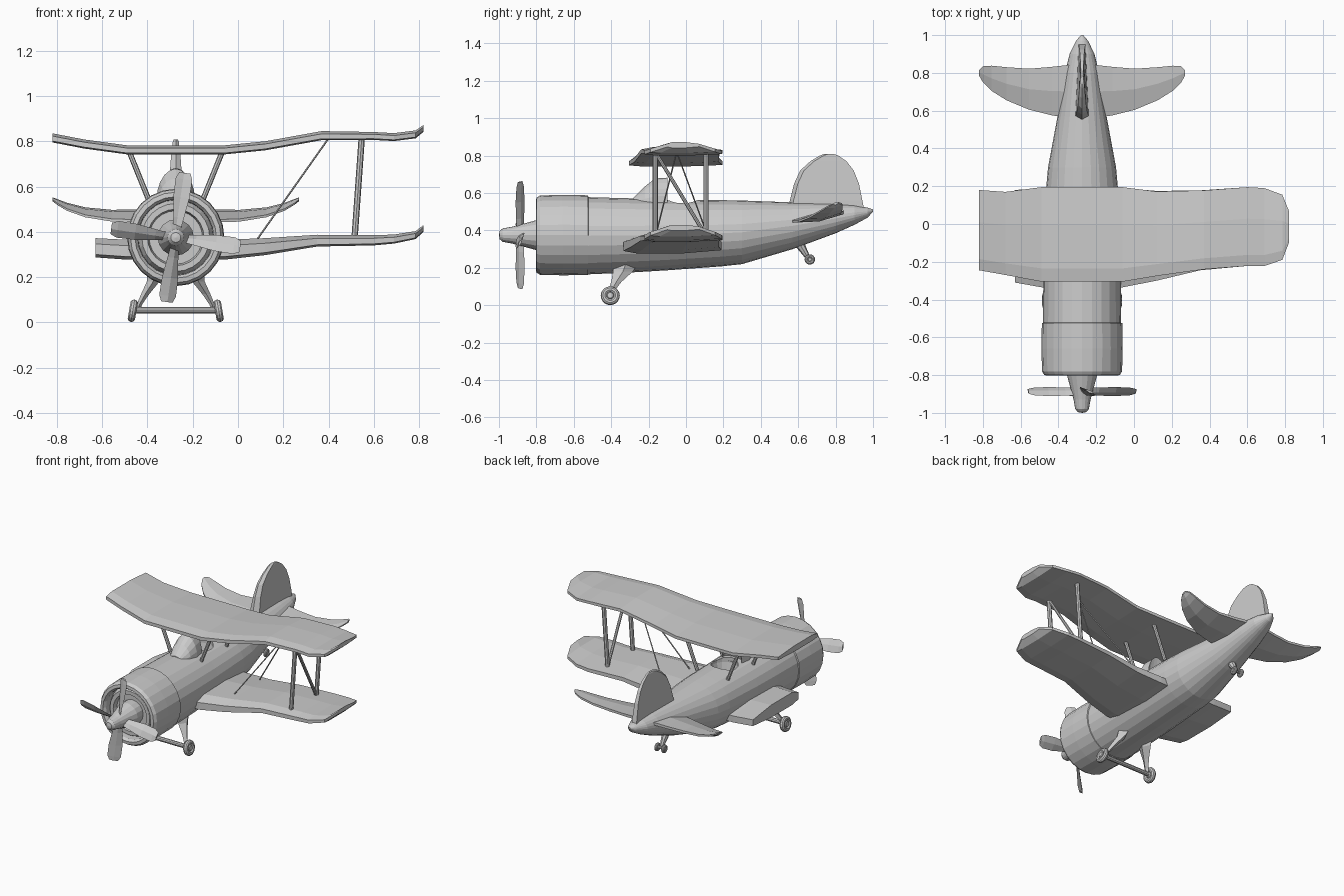
import bpy, bmesh, math
from mathutils import Vector

if "Cube" in bpy.data.objects:
    bpy.data.objects.remove(bpy.data.objects["Cube"])

CX, CZ = -0.275, 0.375        # fuselage axis (left wings are cut short, so it sits off centre)


def loft(name, rings, closed=False):
    """Skin a list of equal-length point rings, capping the ends unless closed."""
    bm = bmesh.new()
    vs = [[bm.verts.new(p) for p in r] for r in rings]
    n = len(vs[0])
    pairs = list(zip(vs, vs[1:])) + ([(vs[-1], vs[0])] if closed else [])
    for a, b in pairs:
        for i in range(n):
            j = (i + 1) % n
            bm.faces.new((a[i], a[j], b[j], b[i]))
    if not closed:
        bm.faces.new(vs[0])
        bm.faces.new(vs[-1])
    bmesh.ops.remove_doubles(bm, verts=bm.verts, dist=1e-5)
    bmesh.ops.recalc_face_normals(bm, faces=bm.faces)
    me = bpy.data.meshes.new(name)
    bm.to_mesh(me)
    bm.free()
    ob = bpy.data.objects.new(name, me)
    bpy.context.collection.objects.link(ob)
    return ob


def lathe(name, profile, origin, axis, n=24, closed=False):
    """Revolve (radius, distance along axis) points."""
    q = Vector(axis).to_track_quat('Z', 'Y')
    o = Vector(origin)
    rings = [[o + q @ Vector((r * math.cos(math.tau * i / n), r * math.sin(math.tau * i / n), d))
              for i in range(n)] for r, d in profile]
    return loft(name, rings, closed)


def rod(name, a, b, r1, r2=None, n=8):
    d = Vector(b) - Vector(a)
    return lathe(name, [(r1, 0), (r2 or r1, d.length)], a, d, n)


def wing(name, stations):
    """Stations: x, leading y, trailing y, top z, thickness."""
    rings = []
    for x, y0, y1, z, t in stations:
        c = y1 - y0
        sec = [(0, -0.85 * t), (0, -0.3 * t), (0.14, 0), (0.6, 0), (1, -0.3 * t),
               (1, -0.8 * t), (0.6, -t), (0.14, -t)]
        rings.append([(x, y0 + c * u, z + w) for u, w in sec])
    return loft(name, rings)


# Fuselage: y, half width, bottom z, top z
N = 24
body = []
for y, w, lo, hi in [(-0.53, .207, .165, .578), (-0.3, .205, .175, .572), (-0.1, .2, .187, .566),
                     (0.19, .19, .208, .562), (0.3, .18, .22, .56), (0.57, .13, .30, .55),
                     (0.8, .09, .385, .543), (0.9, .066, .43, .535), (0.97, .032, .468, .522),
                     (1.0, .006, .5, .512)]:
    m, h = (lo + hi) / 2, (hi - lo) / 2
    body.append([(CX + w * math.cos(math.tau * i / N), y, m + h * math.sin(math.tau * i / N))
                 for i in range(N)])
fuselage = loft("fuselage", body)

# Cockpit opening
cutter = lathe("cockpit_cutter", [(0, -.1), (.07, -.1), (.085, -.03), (.085, .1), (0, .1)],
               (CX, -0.02, 0.56), (0, 0, 1), 16)
cutter.hide_render = True
cutter.hide_viewport = True
cutter.display_type = 'WIRE'
mod = fuselage.modifiers.new("cockpit", 'BOOLEAN')
mod.operation = 'DIFFERENCE'
mod.object = cutter
mod.solver = 'EXACT'

# Windshield: a swept half arch in front of the cockpit
arches = []
for y, w, top in [(-0.28, .05, .575), (-0.22, .075, .635), (-0.165, .085, .678), (-0.1, .075, .682),
                  (-0.125, .08, .56)]:
    arches.append([(CX + w * math.cos(a), y, .54 + (top - .54) * math.sin(a))
                   for a in [math.pi * k / 10 for k in range(11)]])
loft("windshield", arches)

# Cowling with rolled lip, and the engine rings inside it
lathe("cowling", [(.2, .28), (.213, .275), (.215, .14), (.212, .02), (.2, 0), (.18, -.002),
                  (.168, .015), (.165, .09), (.19, .1), (.19, .28)], (CX, -0.8, CZ), (0, 1, 0), N, True)
lathe("engine", [(0, .2), (.17, .2), (.17, .07), (.15, .03), (.125, .03), (.118, .06), (.0, .06)],
      (CX, -0.8, CZ), (0, 1, 0), N)

# Spinner and four twisted blades
lathe("spinner", [(0, 0), (.022, .004), (.036, .02), (.045, .07), (.08, .2), (.08, .26), (0, .26)],
      (CX, -1.0, CZ), (0, 1, 0), 16)
for k in range(4):
    t = math.radians(82 + 90 * k)
    out, side = Vector((math.cos(t), 0, math.sin(t))), Vector((-math.sin(t), 0, math.cos(t)))
    rings = []
    for r, w, pitch in [(.03, .025, 50), (.09, .032, 42), (.18, .043, 34), (.26, .042, 28),
                        (.288, .028, 26)]:
        p = math.radians(pitch)
        chord = side * math.cos(p) + Vector((0, math.sin(p), 0))
        up = out.cross(chord)
        c = Vector((CX, -0.887, CZ)) + out * r
        rings.append([c - chord * w, c + up * .007, c + chord * w, c - up * .007])
    loft(f"propeller_blade_{k + 1}", rings)

# Wings
wing("upper_wing", [(-.82, -.245, .18, .835, .04), (-.68, -.27, .17, .808, .04),
                    (-.49, -.305, .195, .782, .04), (-.06, -.305, .195, .782, .04),
                    (.12, -.275, .172, .8, .04), (.37, -.24, .178, .845, .04),
                    (.6, -.222, .195, .841, .035), (.69, -.222, .19, .836, .035),
                    (.785, -.19, .155, .848, .035), (.82, -.1, .07, .872, .03)])
wing("lower_wing", [(-.63, -.31, .18, .372, .085), (-.49, -.335, .19, .365, .088),
                    (-.06, -.335, .19, .365, .088), (.12, -.3, .175, .372, .075),
                    (.35, -.245, .178, .387, .052), (.6, -.222, .195, .385, .045),
                    (.69, -.222, .19, .388, .04), (.785, -.19, .155, .403, .035),
                    (.82, -.1, .07, .43, .03)])

# Wing struts in an N, and bracing wires
F, R = -0.165, 0.107
for nm, y0, y1 in [("front", F, F), ("rear", R, R), ("diagonal", R, F)]:
    rod(f"{nm}_wing_strut", (.515, y0, .37), (.547, y1, .82), .014 if nm != "diagonal" else .01)
for nm, y in [("front", F), ("rear", .12)]:
    rod(f"{nm}_bracing_wire", (.08, y, .36), (.405, -.05, .82), .004, n=6)
for s in (-1, 1):
    for nm, y in [("front", F), ("rear", R)]:
        rod(f"{nm}_cabane_strut_{s}", (CX + s * .115, y, .53), (CX + s * .208, y, .76), .012)

# Tailplane halves: outward distance, leading y, trailing y, top z, thickness
for s in (-1, 1):
    rings = []
    for d, y0, y1, z, t in [(0, .54, .85, .508, .045), (.09, .565, .84, .505, .045),
                            (.16, .575, .832, .5, .042), (.28, .605, .822, .497, .04),
                            (.4, .655, .83, .508, .035), (.48, .705, .838, .528, .03),
                            (.525, .75, .835, .545, .022), (.545, .785, .815, .552, .015)]:
        x, m = CX + s * d, (y0 + y1) / 2
        drop = .13 * (y1 - y0)
        rings.append([(x, y0, z - drop - t * .6), (x, y0, z - drop - t * .3), (x, m, z - drop * .3),
                      (x, y1, z), (x, y1, z - t * .4), (x, m, z - drop * .3 - t)])
    loft(f"tailplane_{s}", rings)

# Fin: z, leading y, trailing y, half thickness
loft("fin", [[(CX, y0, z), (CX + w, y0 + .02, z), (CX + w * .5, y1, z), (CX - w * .5, y1, z),
              (CX - w, y0 + .02, z)]
             for z, y0, y1, w in [(.5, .545, .955, .036), (.56, .555, .943, .034), (.65, .578, .925, .027),
                                  (.72, .61, .897, .022), (.77, .665, .858, .017),
                                  (.8, .715, .815, .013), (.809, .74, .79, .009)]])


def wheel(name, c, axis, r, w):
    lathe(name, [(r + w * math.cos(math.tau * i / 10) - w, w * math.sin(math.tau * i / 10))
                 for i in range(10)], c, axis, 18, True)
    lathe(name + "_hub", [(0, -w * .9), (r * .3, -w * .9), (r * .42, -w * .45), (r - w, -w * .4),
                          (r - w, w * .4), (r * .42, w * .45), (r * .3, w * .9), (0, w * .9)],
          c, axis, 12)


# Main landing gear
rod("axle", (CX - .19, -.405, .054), (CX + .19, -.405, .054), .015, n=10)
for s in (-1, 1):
    wheel(f"main_wheel_{s}", (CX + s * .19, -.405, .051), (1, 0, s * .17), .051, .017)
    rings = []
    for z, d, hw, y0, y1 in [(.24, .085, .04, -.385, -.245), (.18, .1, .028, -.39, -.285),
                             (.125, .135, .018, -.4, -.345), (.08, .16, .012, -.415, -.38),
                             (.045, .172, .01, -.415, -.392)]:
        x, m = CX + s * d, (y0 + y1) / 2
        rings.append([(x, y0, z), (x + hw, m, z), (x, y1, z), (x - hw, m, z)])
    loft(f"gear_leg_{s}", rings)

# Twin tail wheel
rod("tail_wheel_strut", (CX, .6, .34), (CX, .655, .25), .028, .012)
rod("tail_axle", (CX - .025, .662, .245), (CX + .025, .662, .245), .008)
for s in (-1, 1):
    wheel(f"tail_wheel_{s}", (CX + s * .026, .662, .245), (1, 0, 0), .028, .01)
